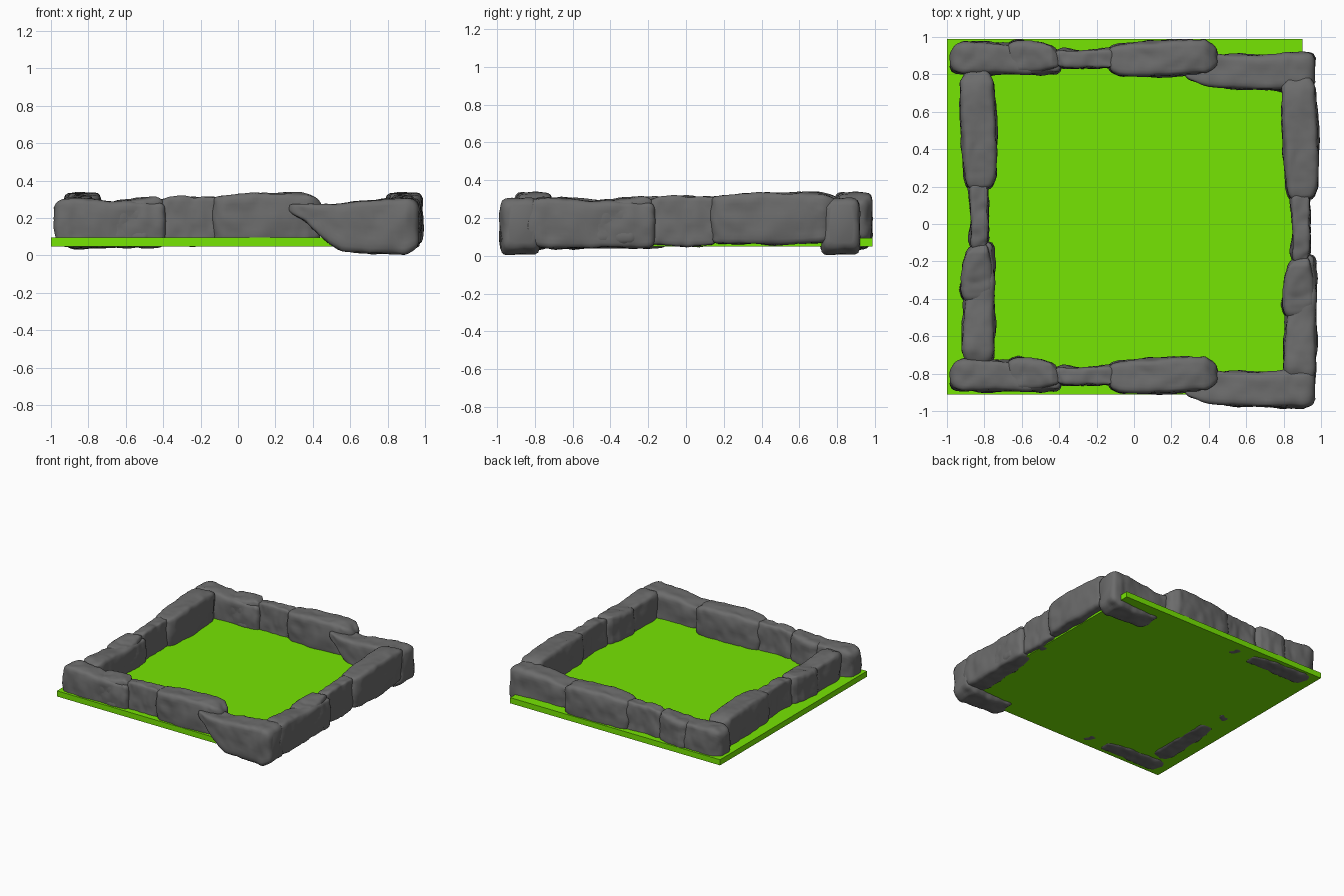
import bpy, bmesh, math
from mathutils import Vector, noise

if "Cube" in bpy.data.objects:
    bpy.data.objects.remove(bpy.data.objects["Cube"])

RING = 40      # points around each stone
STEPS = 40     # stations along each stone


def material(name, color):
    mat = bpy.data.materials.new(name)
    mat.diffuse_color = color
    mat.use_nodes = True
    mat.node_tree.nodes["Principled BSDF"].inputs["Base Color"].default_value = mat.diffuse_color
    return mat


rock = material("dark_rock", (0.15, 0.15, 0.15, 1))
grass = material("grass_green", (0.18, 0.78, 0.001, 1))


def square_ring(n=7):
    """Evenly spaced points round a soft-cornered square of half-size 1."""
    pts, side = [], RING // 4
    for i in range(RING):
        k, t = divmod(i, side)
        x, y = 1, -1 + 2 * t / side
        for _ in range(k):
            x, y = -y, x
        s = (abs(x) ** n + abs(y) ** n) ** (1 / n)
        pts.append((x / s, y / s))
    return pts


def sample(sections, u):
    for a, b in zip(sections, sections[1:]):
        if u <= b[0]:
            t = (u - a[0]) / (b[0] - a[0])
            return [p + (q - p) * t for p, q in zip(a[1:], b[1:])]
    return sections[-1][1:]


def stone_mesh(name, sections, seed):
    """Loft a rough stone through sections (u, v0, v1, z0, z1)."""
    bm = bmesh.new()
    ring, rows = square_ring(), []
    u0, u1 = sections[0][0], sections[-1][0]
    for i in range(STEPS + 1):
        # stations bunch slightly towards the ends, which are rounded over
        f = i / STEPS
        f = 0.6 * f + 0.4 * (0.5 - 0.5 * math.cos(math.pi * f))
        u = u0 + (u1 - u0) * f
        v0, v1, z0, z1 = sample(sections, u)
        d = min(1, min(u - u0, u1 - u) / 0.035)
        r = 0.027 * (1 - math.sqrt(max(0, 1 - (1 - d) ** 2)))
        hv = max(0.008, (v1 - v0) / 2 - r)
        hz = max(0.008, (z1 - z0) / 2 - r)
        rows.append([bm.verts.new((u, (v0 + v1) / 2 + a * hv, (z0 + z1) / 2 + b * hz))
                     for a, b in ring])
    for a, b in zip(rows, rows[1:]):
        for j in range(RING):
            k = (j + 1) % RING
            bm.faces.new((a[j], a[k], b[k], b[j]))
    bm.faces.new(rows[0])
    bm.faces.new(rows[-1])
    bmesh.ops.recalc_face_normals(bm, faces=bm.faces)
    bm.normal_update()
    # chipped, weathered surface
    moves = []
    for v in bm.verts:
        p = v.co + Vector((seed * 3.7, seed * 1.3, seed * 2.1))
        h = 0.012 * noise.noise(p * 9) + 0.005 * noise.noise(p * 22)
        h -= 0.02 * max(0, 0.2 - abs(noise.noise(p * 6)))
        moves.append(v.normal * h)
    for v, m in zip(bm.verts, moves):
        v.co += m
    for face in bm.faces:
        face.smooth = True
    me = bpy.data.meshes.new(name)
    bm.to_mesh(me)
    bm.free()
    me.set_sharp_from_angle(angle=math.radians(45))
    me.materials.append(rock)
    return me


def place(name, me, loc, rot=0, stretch=1):
    ob = bpy.data.objects.new(name, me)
    ob.location = loc
    ob.rotation_euler.z = rot
    ob.scale.x = stretch
    bpy.context.collection.objects.link(ob)


# Stones of one wall run, from its start to its end
stones = {
    "long_stone": [(-0.98, -.07, .06, .06, .28), (-0.91, -.088, .092, .04, .308),
                   (-0.75, -.088, .09, .035, .30), (-0.66, -.084, .078, .04, .287),
                   (-0.5, -.086, .07, .04, .285), (-0.39, -.075, .03, .05, .28)],
    "wedge_stone": [(-0.68, -.078, .075, .07, .288), (-0.62, -.08, .098, .06, .298),
                    (-0.5, -.08, .09, .06, .305), (-0.44, -.06, .072, .07, .315),
                    (-0.39, -.045, .03, .08, .30)],
    "narrow_stone": [(-0.44, -.03, .03, .06, .29), (-0.38, -.058, .05, .055, .31),
                     (-0.28, -.055, .045, .05, .315), (-0.1, -.058, .058, .055, .318)],
    "tall_stone": [(-0.14, -.07, .06, .07, .31), (-0.08, -.09, .08, .06, .322),
                   (0.08, -.1, .088, .055, .336), (0.28, -.09, .1, .06, .336),
                   (0.38, -.08, .1, .075, .326), (0.45, -.04, .06, .09, .29)],
}
corner = [(0.27, -.1, -.04, .235, .28), (0.36, -.14, .01, .18, .272),
          (0.45, -.158, .022, .09, .272), (0.55, -.165, .025, .025, .28),
          (0.7, -.17, .022, .006, .292), (0.9, -.175, .032, .006, .308),
          (0.97, -.155, .03, .04, .295)]

# Wall placements: name, location, rotation, stretch
half = math.pi / 2
walls = [("front", (0, -0.81, 0), 0, 1),
         ("back", (0, 0.885, 0), 0, 1),
         ("right", (0.89, -0.84 + 0.97 * 1.163, 0), half, 1.163),
         ("left", (-0.83, -0.74 + 0.97 * 1.11, 0), half, 1.11)]

for seed, (kind, sections) in enumerate(stones.items()):
    me = stone_mesh(kind, sections, seed + 1)
    for side, loc, rot, stretch in walls:
        place(side + "_" + kind, me, loc, rot, stretch)

# Large corner stones at the right end of the front and back runs
me = stone_mesh("corner_stone", corner, 8)
for side, loc, rot, stretch in walls[:2]:
    place(side + "_corner_stone", me, loc)

# Grass slab
bpy.ops.mesh.primitive_cube_add(size=1, location=(-0.05, 0.038, 0.072))
slab = bpy.context.object
slab.name = "grass_slab"
slab.scale = (1.9, 1.9, 0.046)
slab.data.materials.append(grass)
